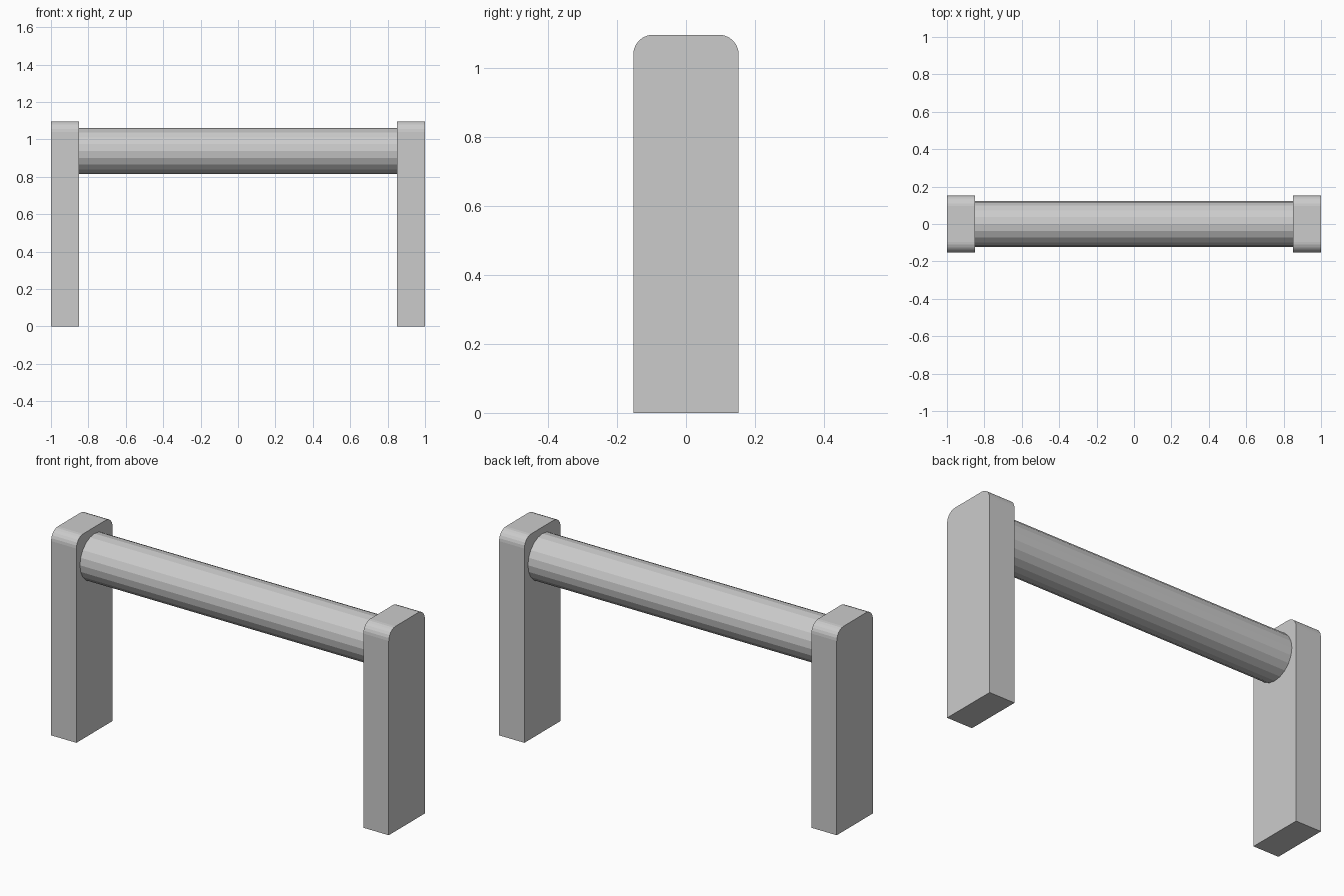
import bpy, bmesh, math

if "Cube" in bpy.data.objects:
    bpy.data.objects.remove(bpy.data.objects["Cube"])

POST_H, POST_HALF_Y, CORNER_R = 1.097, 0.153, 0.057
INNER_X, OUTER_X = 0.85, 1.0
BAR_R, BAR_Z = 0.123, 0.939


def extrude_along_x(name, profile, x0, x1):
    """Solid prism from a (y, z) outline, running from x0 to x1."""
    bm = bmesh.new()
    face = bm.faces.new([bm.verts.new((x0, y, z)) for y, z in profile])
    ext = bmesh.ops.extrude_face_region(bm, geom=[face], use_keep_orig=True)
    moved = [g for g in ext["geom"] if isinstance(g, bmesh.types.BMVert)]
    bmesh.ops.translate(bm, verts=moved, vec=(x1 - x0, 0, 0))
    bmesh.ops.recalc_face_normals(bm, faces=bm.faces)
    mesh = bpy.data.meshes.new(name)
    bm.to_mesh(mesh)
    bm.free()
    obj = bpy.data.objects.new(name, mesh)
    bpy.context.collection.objects.link(obj)
    return obj


def arc(cy, cz, r, start, end, steps):
    angles = [math.radians(start + (end - start) * i / steps) for i in range(steps + 1)]
    return [(cy + r * math.cos(a), cz + r * math.sin(a)) for a in angles]


# Upright posts with rounded top corners
cy, cz = POST_HALF_Y - CORNER_R, POST_H - CORNER_R
post_profile = ([(-POST_HALF_Y, 0), (POST_HALF_Y, 0)]
                + arc(cy, cz, CORNER_R, 0, 90, 6)
                + arc(-cy, cz, CORNER_R, 90, 180, 6))
for side, label in ((-1, "left"), (1, "right")):
    extrude_along_x(label + "_post", post_profile, side * INNER_X, side * OUTER_X)

# Faceted round crossbar between the posts
bar_profile = arc(0, BAR_Z, BAR_R, 0, 360, 20)[:-1]
extrude_along_x("crossbar", bar_profile, -INNER_X, INNER_X)
